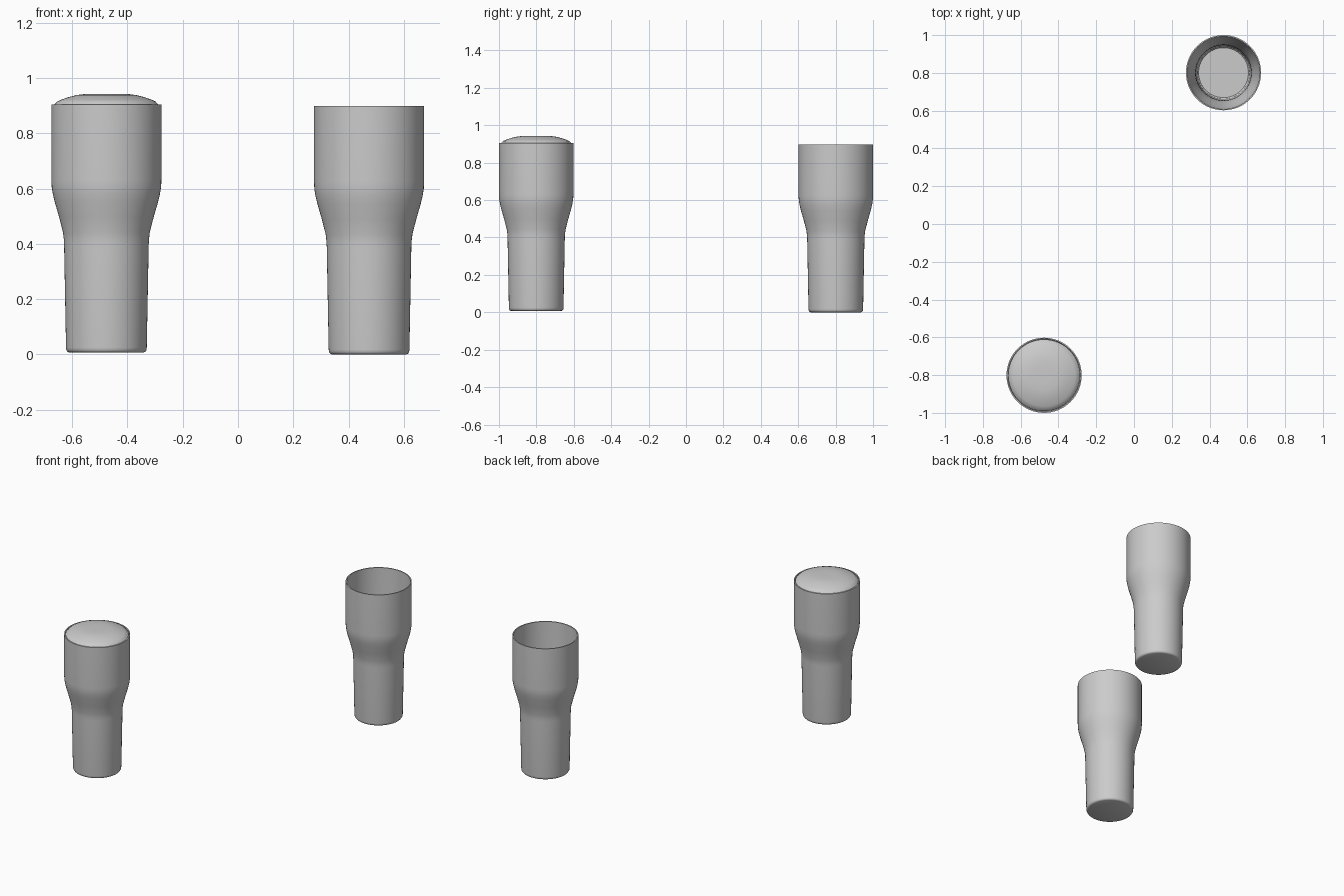
import bpy, bmesh
from math import radians
from mathutils import Vector, Matrix

if "Cube" in bpy.data.objects:
    bpy.data.objects.remove(bpy.data.objects["Cube"])


def lathe(name, profile, location, steps=64):
    """Spin an (r, z) profile around the z axis into a smooth object."""
    bm = bmesh.new()
    verts = [bm.verts.new((r, 0, z)) for r, z in profile]
    edges = [bm.edges.new(pair) for pair in zip(verts, verts[1:])]
    bmesh.ops.spin(bm, geom=verts + edges, cent=(0, 0, 0), axis=(0, 0, 1),
                   angle=radians(360), steps=steps)
    bmesh.ops.remove_doubles(bm, verts=bm.verts, dist=0.0002)
    bmesh.ops.recalc_face_normals(bm, faces=bm.faces)
    mesh = bpy.data.meshes.new(name)
    bm.to_mesh(mesh)
    bm.free()
    obj = bpy.data.objects.new(name, mesh)
    obj.location = location
    bpy.context.collection.objects.link(obj)
    bpy.ops.object.select_all(action='DESELECT')
    obj.select_set(True)
    bpy.context.view_layer.objects.active = obj
    bpy.ops.object.shade_smooth_by_angle(angle=radians(35))
    return obj


# Tumbler: outer wall going up, then inner wall going down to the floor
WALL = 0.007
side = [(0.146, 0.018), (0.153, 0.39), (0.154, 0.41), (0.157, 0.435),
        (0.171, 0.49), (0.187, 0.545), (0.194, 0.575), (0.198, 0.6),
        (0.199, 0.625), (0.199, 0.898)]
outer = [(0, 0), (0.134, 0), (0.141, 0.003), (0.145, 0.009)] + side
inner = [(r - WALL, z) for r, z in reversed(side)]
tumbler = outer + inner + [(0.132, 0.010), (0, 0.010)]

# Lid: shallow plug inside the rim with a domed top
lid = [(0, 0.885), (0.19, 0.885), (0.19, 0.896), (0.184, 0.901),
       (0.178, 0.908), (0.165, 0.914), (0.14, 0.923), (0.11, 0.931),
       (0.08, 0.935), (0.04, 0.936), (0, 0.936)]

closed_at = (-0.476, -0.801, 0.007)
open_at = (0.474, 0.801, 0)

lathe("closed_tumbler", tumbler, closed_at)
lathe("lid", lid, closed_at)
lathe("open_tumbler", tumbler, open_at)
